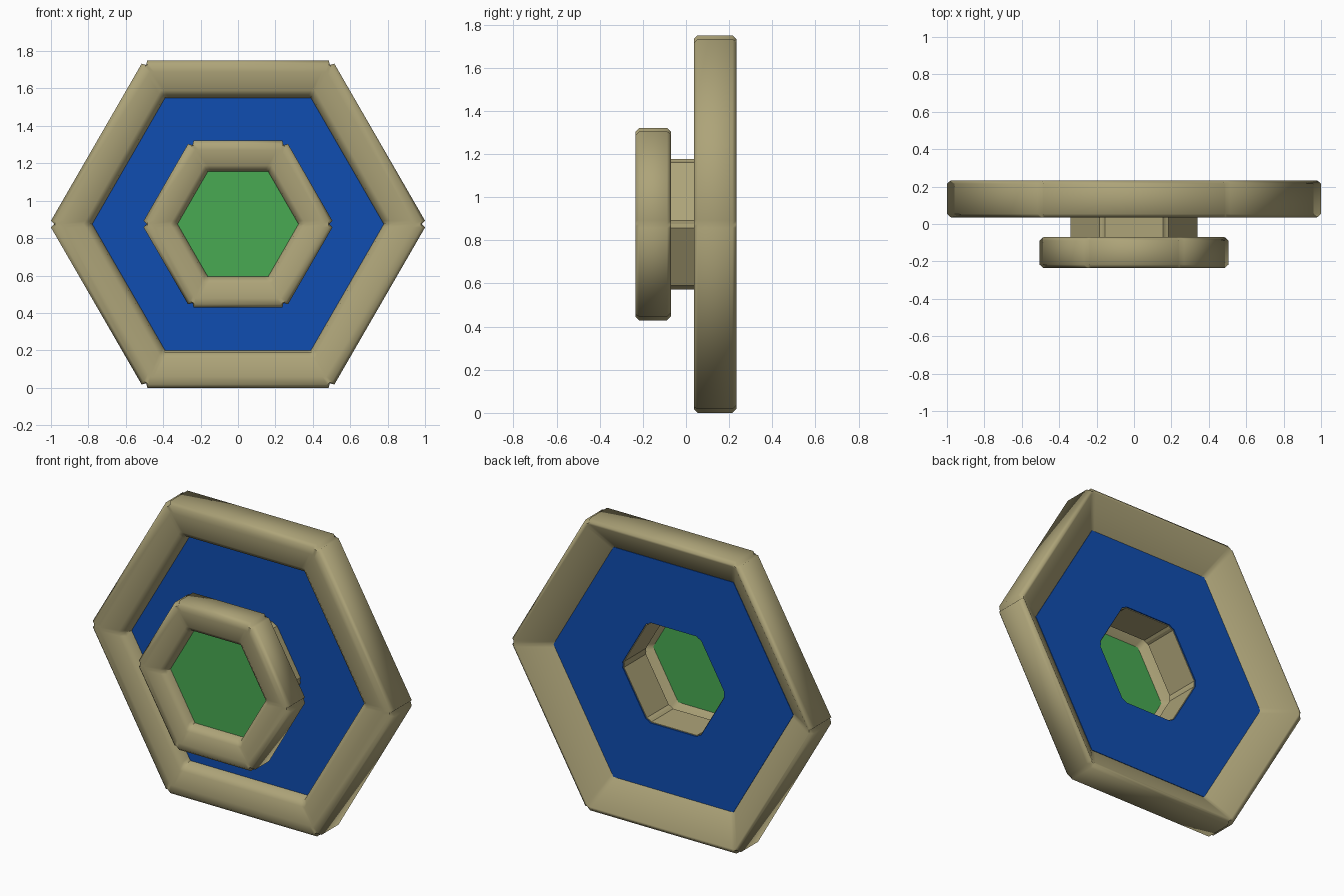
import bpy, bmesh, math

if "Cube" in bpy.data.objects:
    bpy.data.objects.remove(bpy.data.objects["Cube"])

CZ = 0.875                      # height of the centre of the hexagons
T30 = math.tan(math.radians(30))


def material(name, rgb):
    m = bpy.data.materials.new(name)
    m.diffuse_color = (*rgb, 1)
    m.use_nodes = True
    m.node_tree.nodes["Principled BSDF"].inputs["Base Color"].default_value = m.diffuse_color
    return m


TAN = material("tan", (0.42, 0.37, 0.19))
BLUE = material("blue", (0.005, 0.075, 0.44))
GREEN = material("green", (0.065, 0.40, 0.085))


def hex_ring(name, profile, mat, cut=0.02, smooth=False):
    """Sweep a closed profile of (apothem, y, corner notch) round a hexagon."""
    bm = bmesh.new()
    loops = []
    for k in range(6):
        corner = math.radians(60 * k)
        for s in (-1, 0, 1):
            loop = []
            for r, y, notch in profile:
                if s:
                    a = corner + s * math.radians(30)     # direction of the side
                    t = -s * (r * T30 - cut)              # distance along the side
                    x = r * math.cos(a) - t * math.sin(a)
                    z = r * math.sin(a) + t * math.cos(a)
                else:
                    d = r / math.cos(math.radians(30)) - notch
                    x, z = d * math.cos(corner), d * math.sin(corner)
                loop.append(bm.verts.new((x, y, CZ + z)))
            loops.append(loop)
    n = len(profile)
    for i, a in enumerate(loops):
        b = loops[(i + 1) % len(loops)]
        for j in range(n):
            bm.faces.new((a[j], a[(j + 1) % n], b[(j + 1) % n], b[j]))
    finish(bm, name, mat, smooth)


def hex_plate(name, r, y0, y1, mat):
    bm = bmesh.new()
    rad = r / math.cos(math.radians(30))
    rows = [[bm.verts.new((rad * math.cos(math.radians(60 * k)), y,
                           CZ + rad * math.sin(math.radians(60 * k))))
             for k in range(6)] for y in (y0, y1)]
    for row in rows:
        bm.faces.new(row)
    for k in range(6):
        m = (k + 1) % 6
        bm.faces.new((rows[0][k], rows[0][m], rows[1][m], rows[1][k]))
    finish(bm, name, mat, False)


def finish(bm, name, mat, smooth):
    bmesh.ops.recalc_face_normals(bm, faces=bm.faces)
    me = bpy.data.meshes.new(name)
    bm.to_mesh(me)
    bm.free()
    me.materials.append(mat)
    ob = bpy.data.objects.new(name, me)
    bpy.context.collection.objects.link(ob)
    if smooth:
        bpy.context.view_layer.objects.active = ob
        ob.select_set(True)
        bpy.ops.object.shade_smooth_by_angle(angle=math.radians(50))
        ob.select_set(False)


def frame(name, outer, inner, front, back):
    """Hexagonal frame: rounded front lip, back sloping in to the plate."""
    d, w = back - front, outer - inner
    b, n = 0.018, 0.028
    hex_ring(name, [
        (inner, front + 0.36 * d, 0),
        (inner + 0.05 * w, front + 0.14 * d, 0),
        (inner + 0.2 * w, front + 0.02 * d, 0),
        (outer - 0.3 * w, front, 0),
        (outer - b, front, 0.01),
        (outer, front + b, n),
        (outer, back - b, n),
        (outer - b, back, 0.01),
        (outer - b - 0.012, back, 0.005),
        (inner + 0.1 * w, front + 0.43 * d, 0),
    ], TAN, smooth=True)


# Two frames
frame("large_frame", 0.875, 0.675, 0.036, 0.233)
frame("small_frame", 0.446, 0.28, -0.235, -0.07)

# Hollow neck joining them, with clipped corners
hex_ring("neck", [(0.302, -0.095, 0.012), (0.302, 0.112, 0.012),
                  (0.296, 0.112, 0.012), (0.296, -0.095, 0.012)], TAN)

# Blue panel with a hole, and green centre panel
hex_ring("blue_panel", [(0.30, 0.107, 0.012), (0.688, 0.107, 0),
                        (0.688, 0.119, 0), (0.30, 0.119, 0.012)], BLUE)
hex_plate("green_panel", 0.288, -0.176, -0.165, GREEN)
